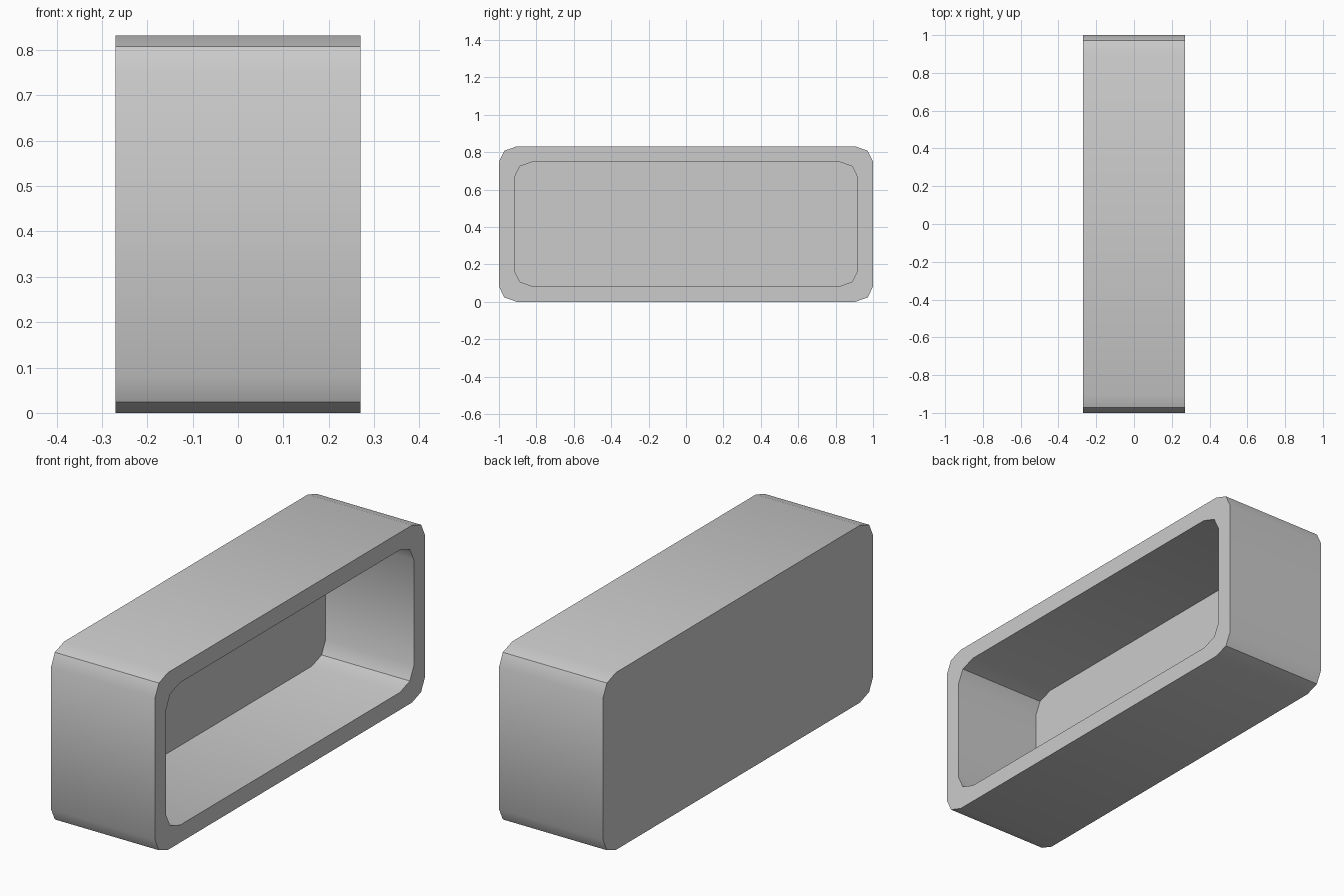
import bpy, bmesh, math

if "Cube" in bpy.data.objects:
    bpy.data.objects.remove(bpy.data.objects["Cube"])

HALF_DEPTH, MID_Z, WALL = 0.27, 0.416, 0.082


def rounded_rect(bm, x, half_y, half_z, ry, rz):
    """Loop of vertices in the YZ plane, two segments per rounded corner."""
    verts = []
    for i, (sy, sz) in enumerate([(1, 1), (-1, 1), (-1, -1), (1, -1)]):
        for k in range(3):
            a = math.radians(90 * i + 45 * k)
            verts.append(bm.verts.new((x,
                                       sy * (half_y - ry) + ry * math.cos(a),
                                       MID_Z + sz * (half_z - rz) + rz * math.sin(a))))
    return verts


def bridge(bm, a, b, smooth):
    n = len(a)
    for i in range(n):
        j = (i + 1) % n
        bm.faces.new((a[i], a[j], b[j], b[i])).smooth = smooth


bm = bmesh.new()
outer = (1.0, MID_Z, 0.096, 0.082)
inner = (1.0 - WALL, MID_Z - WALL, 0.102, 0.086)

# Outer shell, front rim and recess
back = rounded_rect(bm, -HALF_DEPTH, *outer)
front = rounded_rect(bm, HALF_DEPTH, *outer)
rim = rounded_rect(bm, HALF_DEPTH, *inner)
floor = rounded_rect(bm, -HALF_DEPTH + WALL, *inner)
bridge(bm, back, front, True)
bridge(bm, front, rim, False)
bridge(bm, rim, floor, True)
bm.faces.new(back)
bm.faces.new(floor)
bmesh.ops.recalc_face_normals(bm, faces=bm.faces)

mesh = bpy.data.meshes.new("wall_shelf_box")
bm.to_mesh(mesh)
bm.free()
box = bpy.data.objects.new("wall_shelf_box", mesh)
bpy.context.collection.objects.link(box)

# Smooth corners, sharp rims
bpy.context.view_layer.objects.active = box
box.select_set(True)
bpy.ops.object.shade_smooth_by_angle(angle=math.radians(35))
